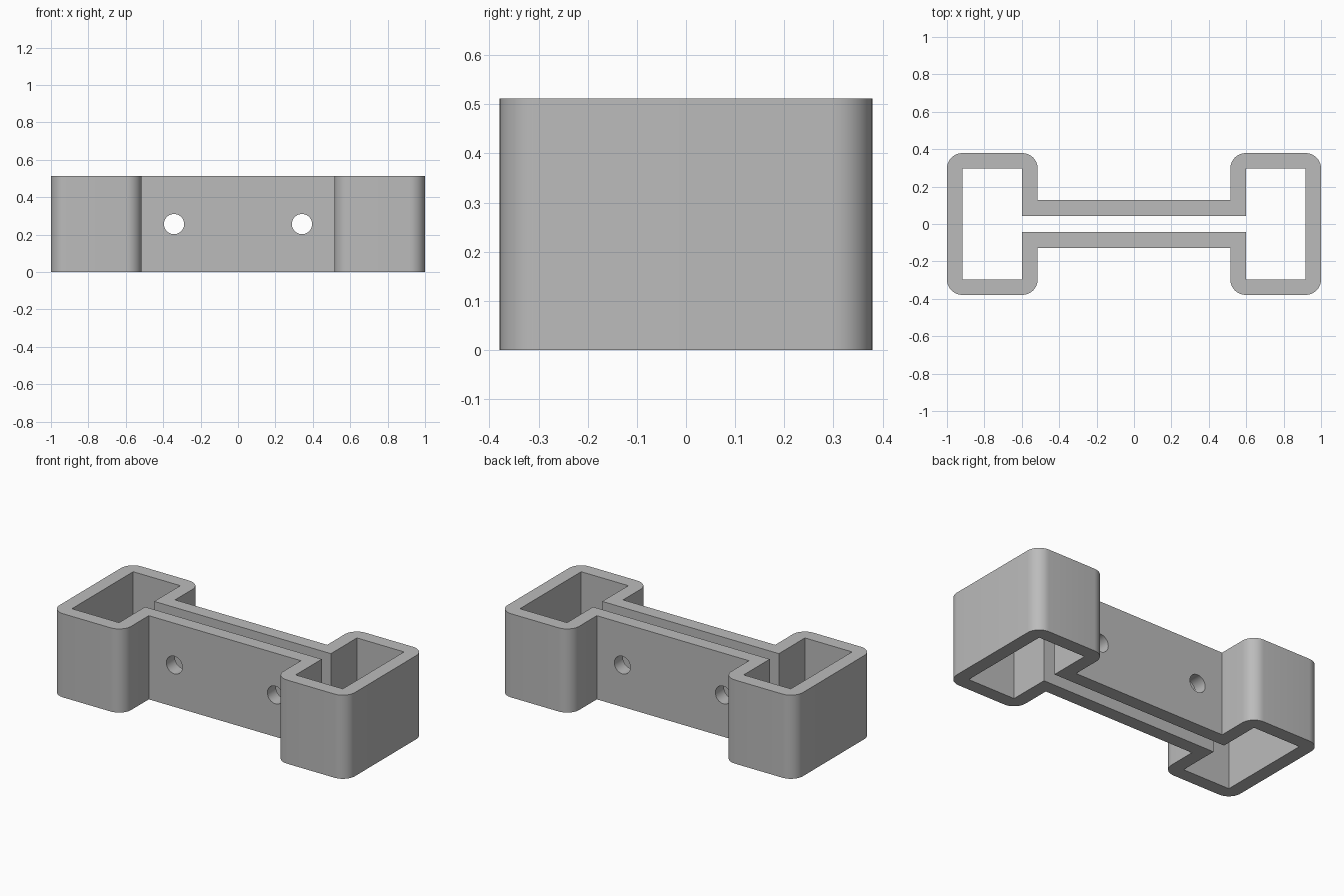
import bpy
import bmesh
from math import cos, sin, pi, radians

default = bpy.data.objects.get("Cube")
if default:
    bpy.data.objects.remove(default, do_unlink=True)

HEIGHT = 0.512
WALL = 0.083
RADIUS = 0.082
END_X, NECK_X = 1.0, 0.515      # outer and inner sides of the end sleeves
END_Y, WEB_Y = 0.379, 0.127     # half depths of the sleeves and the middle
HOLE_X, HOLE_RADIUS = 0.342, 0.054

grey = bpy.data.materials.new("plain grey")
grey.use_nodes = True
colour = (0.5, 0.5, 0.5, 1)
grey.diffuse_color = colour
grey.node_tree.nodes["Principled BSDF"].inputs["Base Color"].default_value = colour


def arc(cx, cy, start, steps=10):
    """Clockwise quarter turn about a corner centre."""
    angles = [start - pi / 2 * i / steps for i in range(steps + 1)]
    return [(cx + RADIUS * cos(a), cy + RADIUS * sin(a)) for a in angles]


def mirrored_loop(quarter):
    """Mirror a quarter outline about both axes into a closed loop."""
    back = quarter[::-1]
    return (quarter + [(x, -y) for x, y in back]
            + [(-x, -y) for x, y in quarter] + [(-x, y) for x, y in back])


def prism(name, outline, z0, z1):
    bm = bmesh.new()
    face = bm.faces.new([bm.verts.new((x, y, z0)) for x, y in outline])
    top = bmesh.ops.extrude_face_region(bm, geom=[face])["geom"]
    verts = [v for v in top if isinstance(v, bmesh.types.BMVert)]
    bmesh.ops.translate(bm, verts=verts, vec=(0, 0, z1 - z0))
    bmesh.ops.recalc_face_normals(bm, faces=bm.faces)
    mesh = bpy.data.meshes.new(name)
    bm.to_mesh(mesh)
    bm.free()
    mesh.materials.append(grey)
    obj = bpy.data.objects.new(name, mesh)
    bpy.context.collection.objects.link(obj)
    return obj


def cut(body, cutter):
    cutter.hide_render = True
    bpy.context.view_layer.objects.active = body
    mod = body.modifiers.new("cut", 'BOOLEAN')
    mod.operation = 'DIFFERENCE'
    mod.solver = 'EXACT'
    mod.object = cutter
    bpy.ops.object.modifier_apply(modifier=mod.name)
    bpy.data.objects.remove(cutter, do_unlink=True)


# Outer body: two rounded sleeves joined by a narrow middle
outer = ([(NECK_X, WEB_Y)]
         + arc(NECK_X + RADIUS, END_Y - RADIUS, pi)
         + arc(END_X - RADIUS, END_Y - RADIUS, pi / 2))
bracket = prism("double_sleeve_bracket", mirrored_loop(outer), 0, HEIGHT)

# Sharp-cornered pockets and the slot that connects them
inner = [(NECK_X + WALL, WEB_Y - WALL), (NECK_X + WALL, END_Y - WALL),
         (END_X - WALL, END_Y - WALL)]
cut(bracket, prism("pocket_cutter", mirrored_loop(inner), -0.1, HEIGHT + 0.1))

# Screw holes through both middle walls
for side in (-1, 1):
    bpy.ops.mesh.primitive_cylinder_add(
        vertices=40, radius=HOLE_RADIUS, depth=0.6,
        location=(side * HOLE_X, 0, HEIGHT / 2), rotation=(pi / 2, 0, 0))
    hole = bpy.context.object
    hole.name = "hole_cutter"
    hole.data.materials.append(grey)
    cut(bracket, hole)

bpy.ops.object.select_all(action='DESELECT')
bracket.select_set(True)
bpy.context.view_layer.objects.active = bracket
bpy.ops.object.shade_smooth_by_angle(angle=radians(30))
